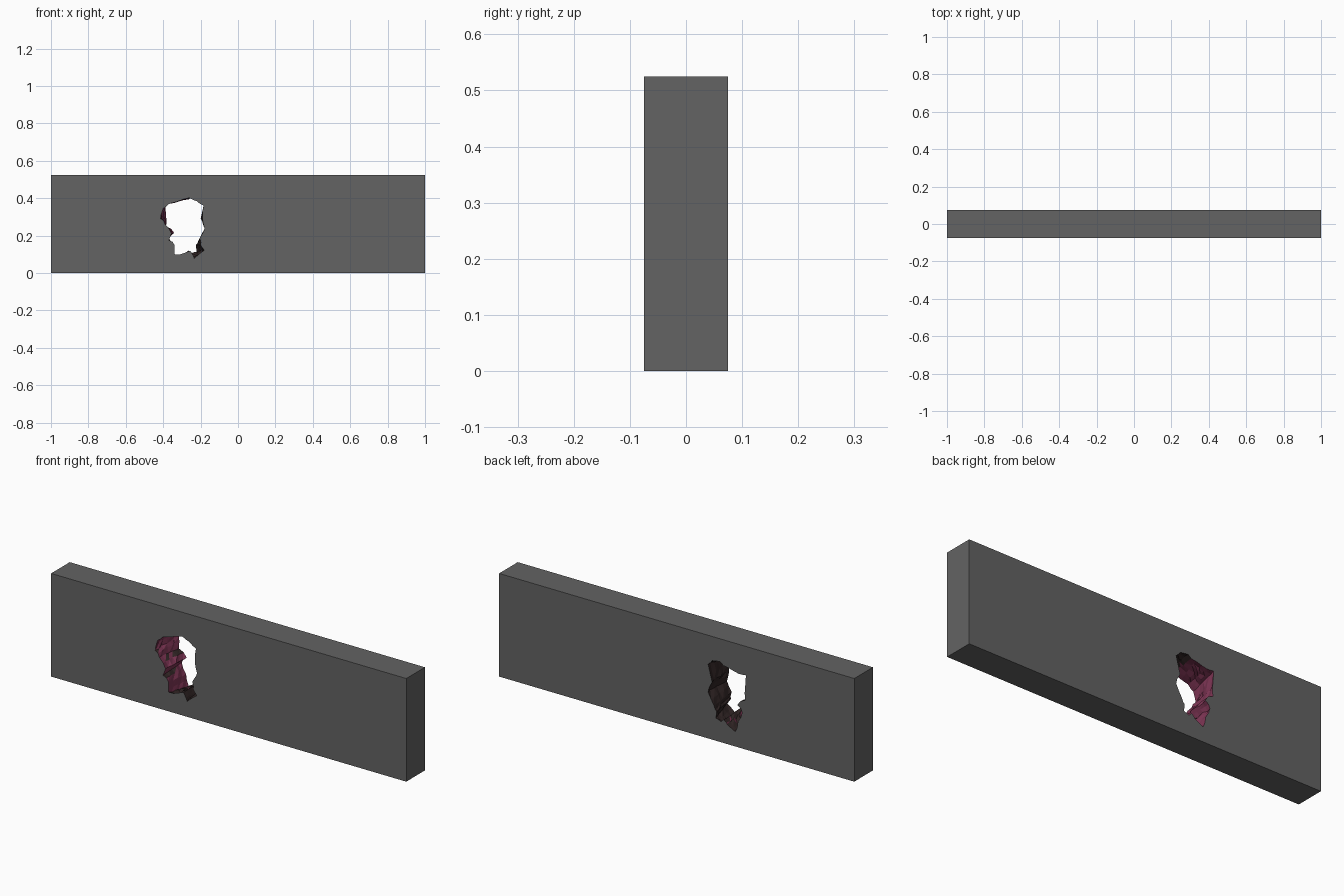
import bpy, bmesh, random
from mathutils import Vector

if "Cube" in bpy.data.objects:
    bpy.data.objects.remove(bpy.data.objects["Cube"])

random.seed(4)
L, T, H = 1.0, 0.075, 0.525

def material(name, col):
    m = bpy.data.materials.new(name)
    m.diffuse_color = (*col, 1)
    m.use_nodes = True
    m.node_tree.nodes["Principled BSDF"].inputs["Base Color"].default_value = m.diffuse_color
    return m

# matching rims of the broken hole (x, z), clockwise
front = [(-.414, .29), (-.40, .345), (-.37, .37), (-.33, .38), (-.262, .402), (-.222, .385),
         (-.184, .36), (-.19, .294), (-.178, .235), (-.205, .187), (-.2, .15), (-.18, .122),
         (-.234, .078), (-.254, .118), (-.286, .107), (-.338, .098), (-.34, .15),
         (-.37, .175), (-.356, .212), (-.39, .26)]
back = [(-.385, .31), (-.39, .378), (-.35, .375), (-.29, .39), (-.245, .408), (-.2, .402),
        (-.177, .377), (-.2, .292), (-.177, .236), (-.211, .174), (-.225, .15), (-.22, .115),
        (-.25, .105), (-.265, .12), (-.284, .10), (-.33, .075), (-.345, .13),
        (-.369, .183), (-.341, .214), (-.386, .25)]

def crumble(pts, amount):
    """Split every segment in two and shift the midpoint."""
    out = []
    for i, p in enumerate(pts):
        a, b = Vector(p), Vector(pts[(i + 1) % len(pts)])
        out += [a, (a + b) / 2 + Vector((random.uniform(-amount, amount),
                                         random.uniform(-amount, amount)))]
    return out

f, b = crumble(front, .006), crumble(back, .006)
bm = bmesh.new()

# rough tunnel rings from front to back
RINGS = 7
centre = Vector((-.285, .245))
rings = []
for r in range(RINGS):
    t = r / (RINGS - 1)
    row = []
    for p, q in zip(f, b):
        v = p.lerp(q, t)
        y = -T + 2 * T * t
        if 0 < r < RINGS - 1:
            v += (v - centre).normalized() * random.uniform(-.003, .008)
            y += random.uniform(-.006, .006)
        row.append(bm.verts.new((v.x, y, v.y)))
    rings.append(row)
n = len(f)
tunnel = []
for r0, r1 in zip(rings, rings[1:]):
    for i in range(n):
        j = (i + 1) % n
        tunnel.append(bm.faces.new((r0[i], r0[j], r1[j])))
        tunnel.append(bm.faces.new((r0[i], r1[j], r1[i])))

# outer slab sides
corners = [(-L, 0), (L, 0), (L, H), (-L, H)]
outer = [[bm.verts.new((x, y, z)) for x, z in corners] for y in (-T, T)]
for i in range(4):
    j = (i + 1) % 4
    bm.faces.new((outer[0][i], outer[1][i], outer[1][j], outer[0][j]))

# front and back faces around the hole
for out, rim in ((outer[0], rings[0]), (outer[1], rings[-1])):
    edges = [bm.edges.get((loop[i], loop[(i + 1) % len(loop)]))
             for loop in (out, rim) for i in range(len(loop))]
    bmesh.ops.triangle_fill(bm, use_beauty=True, use_dissolve=False, edges=edges)

bmesh.ops.recalc_face_normals(bm, faces=bm.faces)
bm.normal_update()

# broken core: red side, dark elsewhere
for face in tunnel:
    c = face.calc_center_median()
    face.material_index = 1 if c.x < -.27 and face.normal.z < .75 else 2

me = bpy.data.meshes.new("broken_wall")
bm.to_mesh(me)
bm.free()
me.materials.append(material("wall grey", (.125, .125, .125)))
me.materials.append(material("broken burgundy", (.216, .037, .093)))
me.materials.append(material("broken dark brown", (.03, .018, .018)))
bpy.context.collection.objects.link(bpy.data.objects.new("broken_wall", me))
